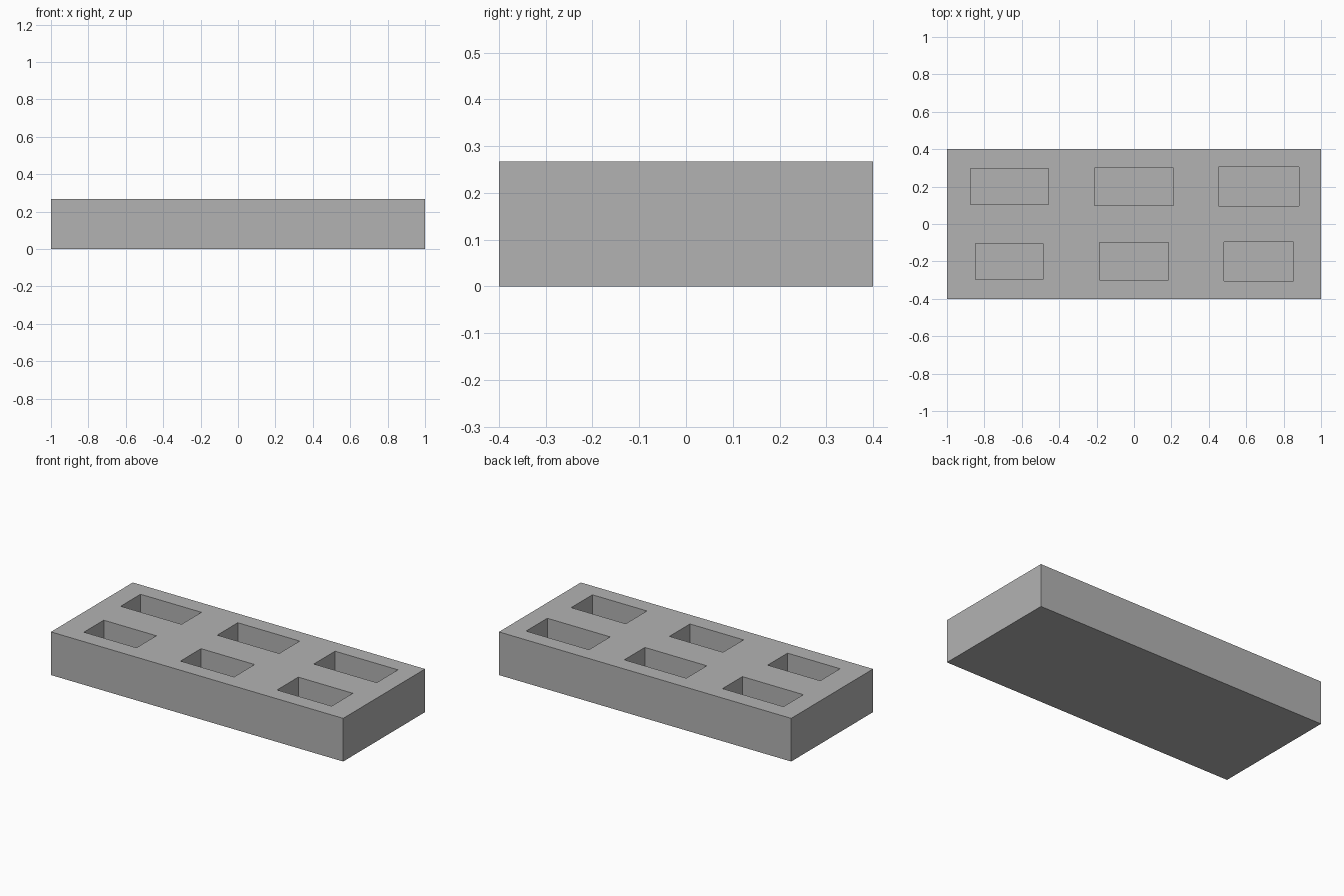
import bpy

default = bpy.data.objects.get("Cube")
if default:
    bpy.data.objects.remove(default, do_unlink=True)

LENGTH, WIDTH, HEIGHT = 2.0, 0.8, 0.267
DEPTH = 0.2      # pocket depth
STEP = 0.0067    # pockets grow by this much from one column to the next

grey = bpy.data.materials.new("plain_grey")
grey.use_nodes = True
colour = (0.45, 0.45, 0.45, 1)
grey.diffuse_color = colour
grey.node_tree.nodes["Principled BSDF"].inputs["Base Color"].default_value = colour


def add_box(name, centre, size):
    bpy.ops.mesh.primitive_cube_add(size=1, location=centre)
    box = bpy.context.object
    box.name = box.data.name = name
    box.scale = size
    bpy.ops.object.transform_apply(location=False, rotation=False, scale=True)
    box.data.materials.append(grey)
    return box


# Solid block
tray = add_box("tray_block", (0, 0, HEIGHT / 2), (LENGTH, WIDTH, HEIGHT))

# Two rows of three rectangular pockets, sunk from the top
for row, y, base_length in (("front", -0.2, 0.36), ("back", 0.2, 0.417)):
    for i in range(3):
        size = (base_length + i * STEP, 0.194 + i * STEP, DEPTH * 2)
        cutter = add_box(f"{row}_pocket_cutter_{i + 1}",
                         ((i - 1) * LENGTH / 3, y, HEIGHT), size)
        cut = tray.modifiers.new(f"{row}_pocket_{i + 1}", "BOOLEAN")
        cut.operation = "DIFFERENCE"
        cut.solver = "EXACT"
        cut.object = cutter
        cutter.hide_render = True
        cutter.display_type = "WIRE"

# Apply the cuts, then discard the cutters
bpy.ops.object.select_all(action="DESELECT")
bpy.context.view_layer.objects.active = tray
tray.select_set(True)
for cut in list(tray.modifiers):
    cutter = cut.object
    bpy.ops.object.modifier_apply(modifier=cut.name)
    bpy.data.objects.remove(cutter, do_unlink=True)
